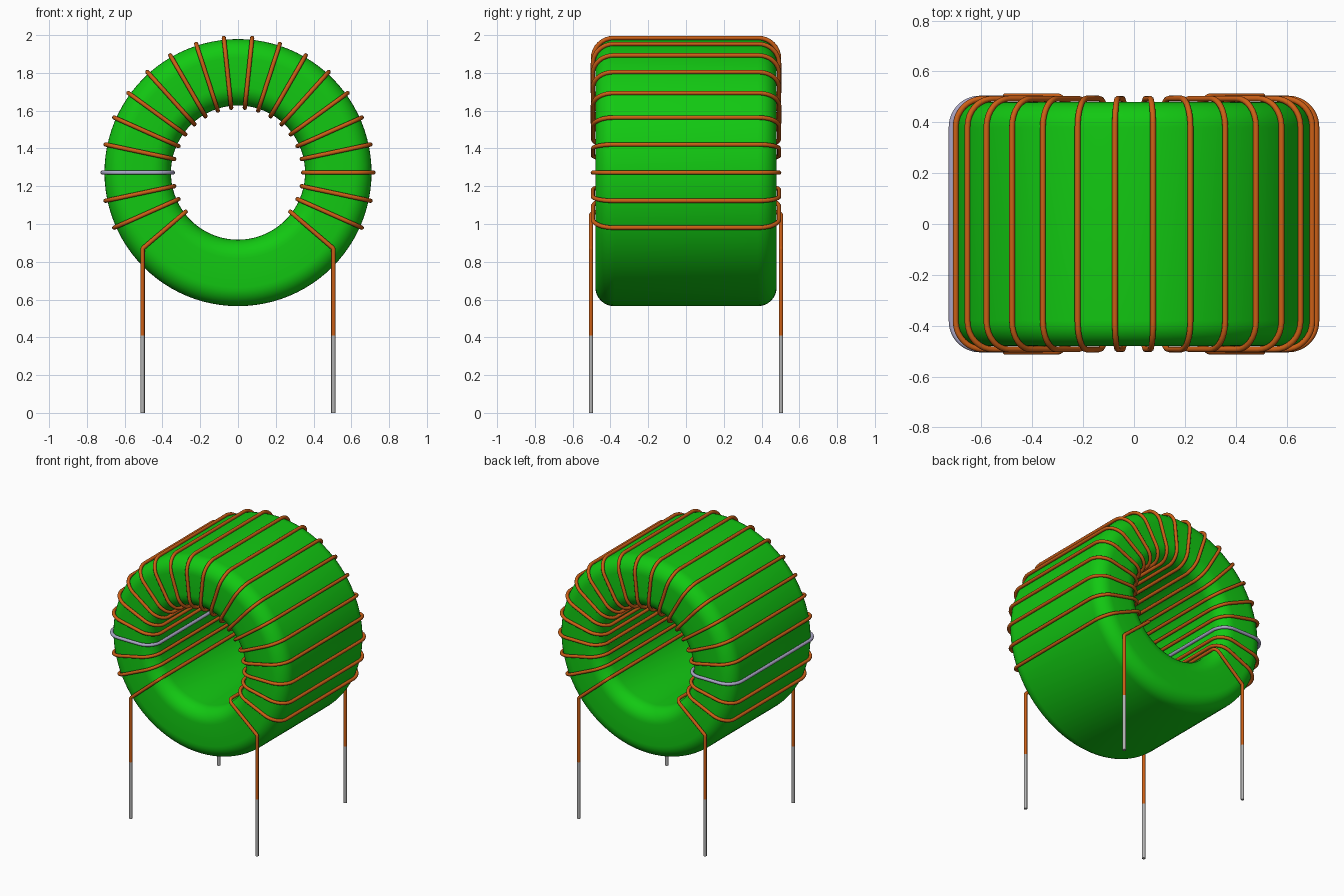
import bpy, bmesh, math
from mathutils import Vector, Matrix

cube = bpy.data.objects.get("Cube")
if cube:
    bpy.data.objects.remove(cube, do_unlink=True)

ZC = 1.272                      # height of the ring's axis
CORE_IN, CORE_OUT, CORE_Y = 0.355, 0.707, 0.48
WIRE = 0.0115                   # wire radius
WIRE_IN, WIRE_OUT, WIRE_Y = 0.345, 0.717, 0.493
LEAD_X, LEAD_Y, LEAD_BEND, TIN_TOP = 0.505, 0.503, 0.87, 0.41


def material(name, rgb):
    m = bpy.data.materials.new(name)
    m.use_nodes = True
    m.diffuse_color = (*rgb, 1)
    m.node_tree.nodes["Principled BSDF"].inputs["Base Color"].default_value = (*rgb, 1)
    return m


GREEN = material("green coating", (0.006, 0.58, 0.006))
COPPER = material("copper enamel", (0.60, 0.115, 0.008))
LILAC = material("lilac wire", (0.40, 0.38, 0.56))
TIN = material("tinned metal", (0.45, 0.45, 0.45))


def round_path(points, radii, cyclic, steps=8):
    """Replace each corner of a polyline with an arc."""
    pts, out, n = [Vector(p) for p in points], [], len(points)
    for i, p in enumerate(pts):
        if not radii[i] or (not cyclic and i in (0, n - 1)):
            out.append(p)
            continue
        a = (pts[i - 1] - p).normalized()
        b = (pts[(i + 1) % n] - p).normalized()
        half = a.angle(b) / 2
        r = radii[i]
        centre = p + (a + b).normalized() * (r / math.sin(half))
        reach = r / math.tan(half)
        va, vb = p + a * reach - centre, p + b * reach - centre
        for k in range(steps + 1):
            out.append(centre + va.normalized().slerp(vb.normalized(), k / steps) * r)
    return out


def wire(name, path, mat, cyclic=False):
    """Round wire swept along a path, turned into a mesh."""
    cu = bpy.data.curves.new(name, "CURVE")
    cu.dimensions = "3D"
    cu.bevel_depth = WIRE
    cu.bevel_resolution = 3
    cu.use_fill_caps = True
    sp = cu.splines.new("POLY")
    sp.points.add(len(path) - 1)
    for q, p in zip(sp.points, path):
        q.co = (*p, 1)
    sp.use_cyclic_u = cyclic
    sp.use_smooth = True
    ob = bpy.data.objects.new(name, cu)
    bpy.context.collection.objects.link(ob)
    cu.materials.append(mat)
    bpy.ops.object.select_all(action="DESELECT")
    ob.select_set(True)
    bpy.context.view_layer.objects.active = ob
    bpy.ops.object.convert(target="MESH")
    bpy.ops.object.shade_smooth_by_angle(angle=math.radians(50))
    return ob


def polar(r, y, angle):
    return (r * math.cos(angle), y, ZC + r * math.sin(angle))


# Ring core: rounded rectangle spun around the y axis
bm = bmesh.new()
profile = round_path([(CORE_IN, -CORE_Y, 0), (CORE_OUT, -CORE_Y, 0),
                      (CORE_OUT, CORE_Y, 0), (CORE_IN, CORE_Y, 0)], [0.1] * 4, True)
verts = [bm.verts.new(p) for p in profile]
edges = [bm.edges.new((verts[i - 1], verts[i])) for i in range(len(verts))]
bmesh.ops.spin(bm, geom=verts + edges, cent=(0, 0, 0), axis=(0, 1, 0),
               angle=math.tau, steps=96, use_duplicate=False)
bmesh.ops.remove_doubles(bm, verts=bm.verts, dist=1e-4)
bmesh.ops.translate(bm, verts=bm.verts, vec=(0, 0, ZC))
bmesh.ops.recalc_face_normals(bm, faces=bm.faces)
me = bpy.data.meshes.new("ring_core")
bm.to_mesh(me)
bm.free()
me.materials.append(GREEN)
core = bpy.data.objects.new("ring_core", me)
bpy.context.collection.objects.link(core)
bpy.context.view_layer.objects.active = core
core.select_set(True)
bpy.ops.object.shade_smooth_by_angle(angle=math.radians(40))

# Winding turns, ten on each side, 12 degrees apart
for side, label in ((1, "left"), (-1, "right")):
    for i in range(10):
        deg = -24 + 12 * i
        a = math.radians(deg if side > 0 else 180 - deg)
        corners = [polar(r, y, a) for r, y in ((WIRE_IN, -WIRE_Y), (WIRE_OUT, -WIRE_Y),
                                               (WIRE_OUT, WIRE_Y), (WIRE_IN, WIRE_Y))]
        marked = side < 0 and deg == 0
        wire(f"{label}_turn_{i + 1}", round_path(corners, [0.1, 0.11, 0.11, 0.1], True),
             LILAC if marked else COPPER, True)

# Open end turns: up one face, through the hole, down the other face
for side, label in ((1, "left"), (-1, "right")):
    x, z, y = side * 0.277, ZC - 0.207, LEAD_Y
    path = [(side * LEAD_X, -y, TIN_TOP), (side * LEAD_X, -y, LEAD_BEND), (x, -y, z),
            (x, y, z), (side * LEAD_X, y, LEAD_BEND), (side * LEAD_X, y, TIN_TOP)]
    wire(f"{label}_lead_wire", round_path(path, [0, 0.015, 0.035, 0.035, 0.015, 0], False), COPPER)
    # Tinned pin ends
    for sy, end in ((-1, "front"), (1, "back")):
        wire(f"{label}_{end}_pin",
             [(side * LEAD_X, sy * y, 0), (side * LEAD_X, sy * y, TIN_TOP)], TIN)
